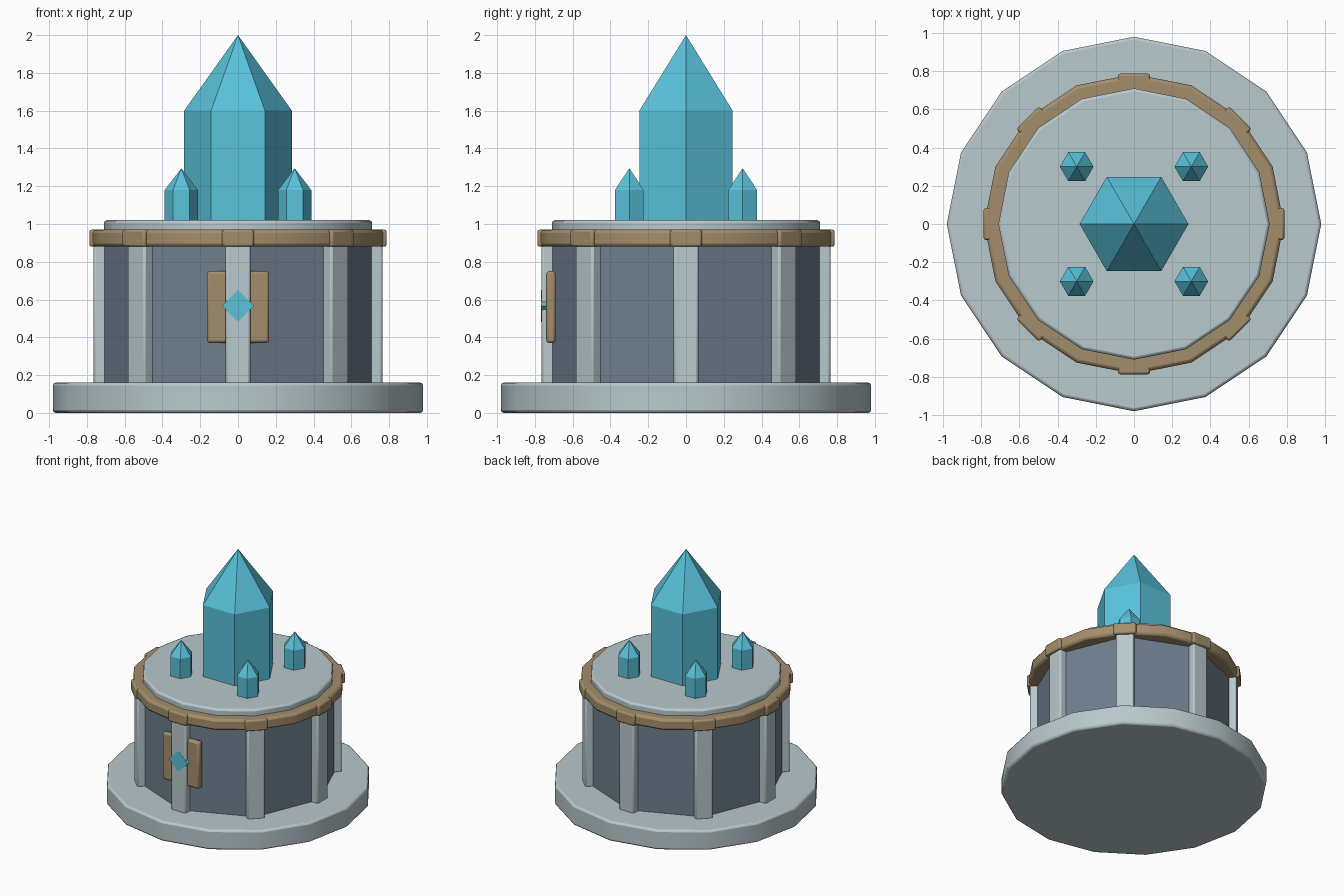
import bpy, math
from mathutils import Matrix

if "Cube" in bpy.data.objects:
    bpy.data.objects.remove(bpy.data.objects["Cube"])


def material(name, rgb):
    m = bpy.data.materials.new(name)
    m.diffuse_color = (*rgb, 1)
    m.use_nodes = True
    m.node_tree.nodes["Principled BSDF"].inputs["Base Color"].default_value = m.diffuse_color
    return m


STONE = material("pale_stone", (0.48, 0.58, 0.61))
SLATE = material("dark_slate", (0.16, 0.21, 0.27))
BRONZE = material("bronze", (0.37, 0.27, 0.15))
CRYSTAL = material("blue_crystal", (0.10, 0.54, 0.71))


def finish(ob, name, mat, bevel=0.0, smooth=True):
    ob.name = name
    ob.data.materials.append(mat)
    if bevel:
        b = ob.modifiers.new("bevel", 'BEVEL')
        b.width, b.segments = bevel, 2
        b.limit_method, b.angle_limit = 'ANGLE', math.radians(50)
    if smooth:
        bpy.ops.object.shade_smooth_by_angle(angle=math.radians(30))
    return ob


def prism(name, sides, radius, z0, z1, mat, bevel=0.0, smooth=True):
    """Upright prism with a corner on the +x axis."""
    bpy.ops.mesh.primitive_cylinder_add(vertices=sides, radius=radius, depth=z1 - z0,
                                        location=(0, 0, (z0 + z1) / 2))
    ob = bpy.context.object
    # the default cylinder has a corner on +y; turn it onto +x
    ob.data.transform(Matrix.Rotation(-math.pi / 2, 4, 'Z'))
    return finish(ob, name, mat, bevel, smooth)


def box(name, size, loc, mat, bevel, rot=(0, 0, 0)):
    bpy.ops.mesh.primitive_cube_add(size=1, location=loc, rotation=rot)
    ob = bpy.context.object
    ob.data.transform(Matrix.Diagonal((*size, 1)))
    return finish(ob, name, mat, bevel)


def crystal(name, x, y, r, z0, z1, tip):
    """Six-sided shaft with a pointed top."""
    rim = [(r * math.cos(i * math.pi / 3), r * math.sin(i * math.pi / 3)) for i in range(6)]
    verts = [(a, b, z) for z in (z0, z1) for a, b in rim] + [(0, 0, tip)]
    faces = [tuple(range(5, -1, -1))]
    for i in range(6):
        j = (i + 1) % 6
        faces += [(i, j, j + 6, i + 6), (i + 6, j + 6, 12)]
    me = bpy.data.meshes.new(name)
    me.from_pydata(verts, [], faces)
    ob = bpy.data.objects.new(name, me)
    ob.location = (x, y, 0)
    bpy.context.collection.objects.link(ob)
    me.materials.append(CRYSTAL)


# Stacked round parts
prism("base", 16, 0.98, 0.0, 0.16, STONE, 0.015)
prism("wall", 8, 0.735, 0.15, 0.90, SLATE, 0, False)
prism("roof_band", 16, 0.785, 0.88, 0.97, BRONZE, 0.018)
prism("roof_slab", 16, 0.71, 0.95, 1.02, STONE, 0.015)

# Pillars at the wall corners, each with a bronze cap
for i in range(8):
    a = i * math.pi / 4
    c, s = math.cos(a), math.sin(a)
    box("pillar", (0.10, 0.132, 0.75), (0.715 * c, 0.715 * s, 0.525), STONE, 0.012, (0, 0, a))
    box("pillar_cap", (0.10, 0.168, 0.09), (0.737 * c, 0.737 * s, 0.925), BRONZE, 0.012, (0, 0, a))

# Door plate behind the front pillar and its diamond inlay
box("door", (0.33, 0.05, 0.38), (0, -0.715, 0.56), BRONZE, 0.015)
box("door_gem", (0.12, 0.035, 0.12), (0, -0.749, 0.567), CRYSTAL, 0.0, (0, math.pi / 4, 0))

# Crystals on the roof
crystal("main_crystal", 0, 0, 0.285, 1.0, 1.6, 2.0)
for x in (-0.3, 0.3):
    for y in (-0.3, 0.3):
        crystal("small_crystal", x, y, 0.088, 1.0, 1.18, 1.295)
